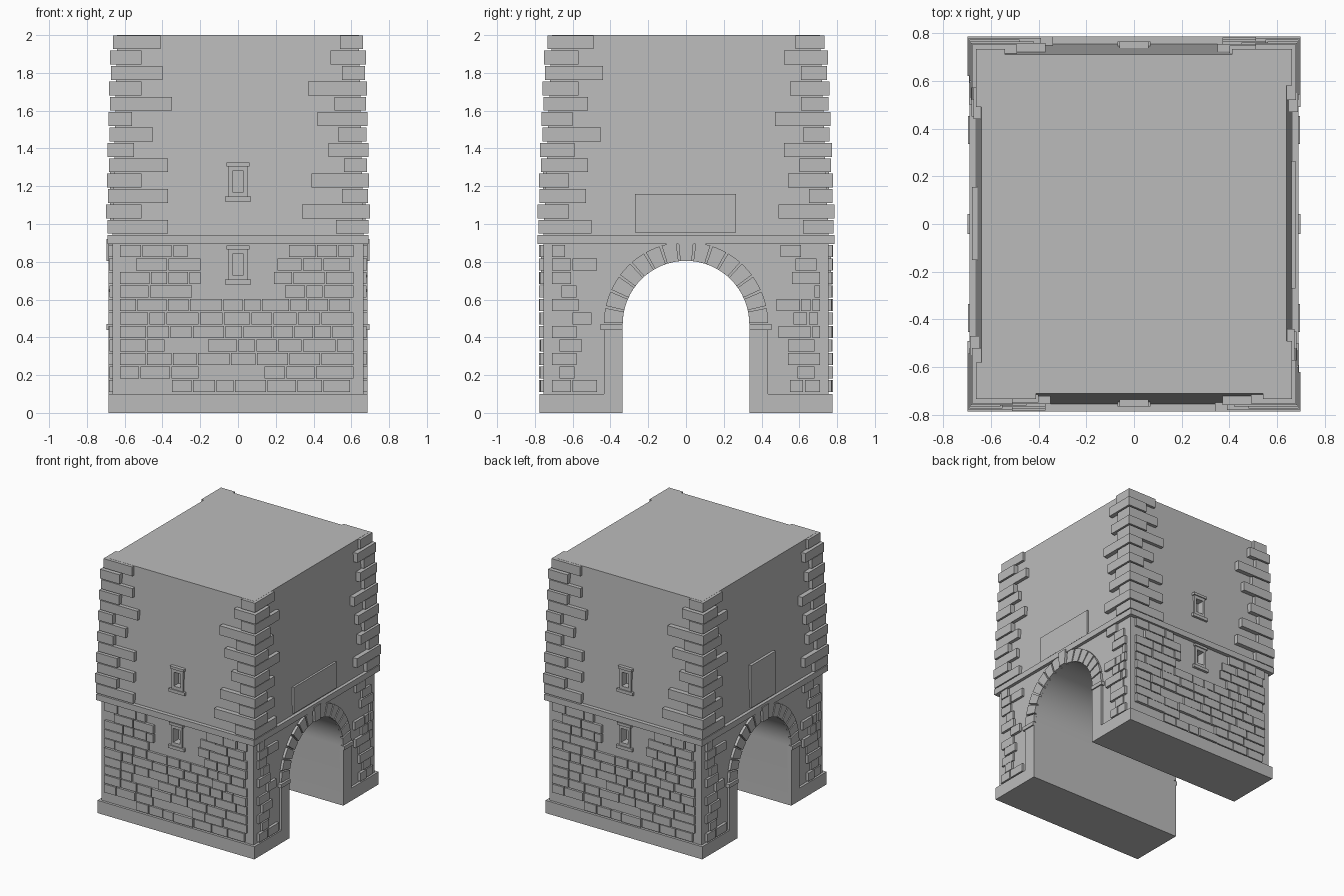
import bpy, bmesh, math, random
from mathutils import Matrix, Vector

random.seed(4)
if "Cube" in bpy.data.objects:
    bpy.data.objects.remove(bpy.data.objects["Cube"], do_unlink=True)

stone = bpy.data.materials.new("grey stone")
stone.use_nodes = True
GREY = (0.5, 0.5, 0.5, 1)
stone.diffuse_color = GREY
stone.node_tree.nodes["Principled BSDF"].inputs["Base Color"].default_value = GREY

# Main half sizes of the tower
WALL_X, WALL_Y = 0.665, 0.755
TOP_X, TOP_Y = 0.64, 0.71
PROUD_X = 0.685
BAND, TOP = 0.92, 2.0
RADIUS, SPRING = 0.335, 0.47


def box(bm, x0, x1, y0, y1, z0, z1):
    """Axis-aligned box between two corners."""
    size = Matrix.Diagonal((abs(x1 - x0), abs(y1 - y0), z1 - z0, 1))
    centre = Vector((x0 + x1, y0 + y1, z0 + z1)) / 2
    return bmesh.ops.create_cube(bm, size=1, matrix=Matrix.Translation(centre) @ size)["verts"]


def prism(bm, points, x0, x1):
    """Outline in y and z, extruded along x."""
    face = bm.faces.new([bm.verts.new((x0, y, z)) for y, z in points])
    out = bmesh.ops.extrude_face_region(bm, geom=[face])["geom"]
    moved = [v for v in out if isinstance(v, bmesh.types.BMVert)]
    bmesh.ops.translate(bm, verts=moved, vec=(x1 - x0, 0, 0))


def finish(bm, name, turned=False):
    """Make an object; a turned part is repeated half a turn around z."""
    if turned:
        copy = bmesh.ops.duplicate(bm, geom=bm.verts[:] + bm.edges[:] + bm.faces[:])["geom"]
        verts = [v for v in copy if isinstance(v, bmesh.types.BMVert)]
        bmesh.ops.rotate(bm, verts=verts, cent=(0, 0, 0), matrix=Matrix.Rotation(math.pi, 3, "Z"))
    bmesh.ops.recalc_face_normals(bm, faces=bm.faces[:])
    mesh = bpy.data.meshes.new(name)
    bm.to_mesh(mesh)
    bm.free()
    mesh.materials.append(stone)
    obj = bpy.data.objects.new(name, mesh)
    bpy.context.collection.objects.link(obj)
    return obj


def polar(radius, angle):
    return radius * math.cos(angle), SPRING + radius * math.sin(angle)


def taper(z):
    """Wall half sizes at a height."""
    t = max(0, (z - BAND) / (TOP - BAND))
    return WALL_X + (TOP_X - WALL_X) * t, WALL_Y + (TOP_Y - WALL_Y) * t


# Lower walls with the arched passage
bm = bmesh.new()
arch = [polar(RADIUS, math.pi * i / 32) for i in range(33)]
prism(bm, [(-WALL_Y, 0), (-WALL_Y, BAND), (WALL_Y, BAND), (WALL_Y, 0), (RADIUS, 0)]
      + arch + [(-RADIUS, 0)], -WALL_X, WALL_X)
lower_walls = finish(bm, "lower_walls")

# Tapering upper walls
bm = bmesh.new()
for v in box(bm, -WALL_X, WALL_X, -WALL_Y, WALL_Y, BAND, TOP):
    if v.co.z > 1:
        v.co.x *= TOP_X / WALL_X
        v.co.y *= TOP_Y / WALL_Y
upper_walls = finish(bm, "upper_walls")

# Window recesses
WINDOWS = {lower_walls: (0.68, 0.775), upper_walls: (1.12, 0.765)}
for wall, (sill, _) in WINDOWS.items():
    bm = bmesh.new()
    box(bm, -0.03, 0.03, -0.9, -0.7, sill + 0.05, sill + 0.16)
    cutter = finish(bm, "window_cutter", True)
    cutter.hide_render = True
    cut = wall.modifiers.new("recess", "BOOLEAN")
    cut.object, cut.operation, cut.solver = cutter, "DIFFERENCE", "EXACT"
    bpy.context.view_layer.objects.active = wall
    bpy.ops.object.modifier_apply(modifier=cut.name)
    bpy.data.objects.remove(cutter, do_unlink=True)
for wall in WINDOWS:
    wall.data.shade_smooth()
    wall.data.set_sharp_from_angle(angle=math.radians(30))

# Window frames: sill, lintel, jambs and inner lining
bm = bmesh.new()
for sill, out in WINDOWS.values():
    box(bm, -0.07, 0.07, -out, -0.72, sill, sill + 0.025)
    box(bm, -0.06, 0.06, -out, -0.72, sill + 0.185, sill + 0.205)
    for side in (-1, 1):
        box(bm, side * 0.03, side * 0.05, 0.008 - out, -0.72, sill + 0.025, sill + 0.185)
    for low, high in ((0.025, 0.05), (0.16, 0.185)):
        box(bm, -0.03, 0.03, 0.008 - out, -0.72, sill + low, sill + high)
finish(bm, "window_frames", True)

# Plinth on each side of the passage
bm = bmesh.new()
box(bm, -PROUD_X, PROUD_X, -0.775, -RADIUS, 0, 0.1)
finish(bm, "plinth", True)

# String course
bm = bmesh.new()
box(bm, -0.69, 0.69, -0.785, 0.785, 0.895, 0.942)
finish(bm, "string_course")

# Passage jambs and imposts
bm = bmesh.new()
for side in (-1, 1):
    box(bm, 0.65, PROUD_X, side * RADIUS, side * 0.435, 0, 0.44)
    box(bm, 0.65, 0.695, side * RADIUS, side * 0.452, 0.44, SPRING)
finish(bm, "passage_jambs", True)

# Arch stones with narrow joints
bm = bmesh.new()
COUNT = 15
step = math.pi / COUNT
for i in range(COUNT):
    key = i == COUNT // 2
    a, b = i * step + 0.014, (i + 1) * step - 0.014
    outer = 0.452 if key else 0.435
    turns = [a + (b - a) * k / 3 for k in range(4)]
    outline = [polar(RADIUS, t) for t in turns] + [polar(outer, t) for t in reversed(turns)]
    prism(bm, outline, 0.65, 0.697 if key else PROUD_X)
finish(bm, "arch_stones", True)

# Plaques above the two arches
bm = bmesh.new()
box(bm, 0.6, 0.676, -0.27, 0.265, 0.955, 1.16)
finish(bm, "wide_plaque")
bm = bmesh.new()
box(bm, -0.678, -0.6, -0.15, 0.155, 0.955, 1.29)
finish(bm, "tall_plaque")

# Corner stones: inner ends in hundredths, top course first
QUOINS = {
    1: ("54 49 55 37 51 42 53 48 56 39 55 34 52", "49 57 44 57 52 60 45 59 52 62 53 62 50"),
    -1: ("41 51 40 51 35 56 45 55 37 51 37 51 37", "58 52 61 55 61 47 62 52 60 54 65 49 62"),
}
bm = bmesh.new()
pitch = (TOP - 0.942) / 13
for side, (ends_x, ends_y) in QUOINS.items():
    for i, (ex, ey) in enumerate(zip(ends_x.split(), ends_y.split())):
        z1 = TOP - i * pitch
        wx, wy = taper(z1 - pitch)
        proud = 0.02 if i == 0 else 0.027 + 0.008 * (i % 2)
        box(bm, side * int(ex) / 100, side * (wx + proud),
            -int(ey) / 100, -(wy + proud), z1 - pitch + 0.007, z1 - 0.001)
finish(bm, "corner_stones", True)

ROW = 0.0715


def row_heights(row):
    return 0.11 + row * ROW, 0.175 + row * ROW


# Facing bricks on the front and back, lowest row first
FRONT_RUNS = [
    [(-0.35, 0.6)], [(-0.625, -0.2), (0.14, 0.62)], [(-0.625, 0.62)],
    [(-0.625, -0.38), (-0.16, 0.62)], [(-0.625, 0.62)], [(-0.625, 0.62)],
    [(-0.625, 0.6)], [(-0.625, -0.235), (0.25, 0.62)], [(-0.625, -0.19), (0.19, 0.62)],
    [(-0.54, -0.19), (0.21, 0.6)], [(-0.625, -0.26), (0.27, 0.62)],
]
bm = bmesh.new()
for row, runs in enumerate(FRONT_RUNS):
    z0, z1 = row_heights(row)
    for x, end in runs:
        while x < end - 0.03:
            x1 = x + random.uniform(0.09, 0.18)
            if end - x1 < 0.06:
                x1 = end
            box(bm, x, x1 - 0.008, -WALL_Y - random.uniform(0.014, 0.024), -0.74, z0, z1)
            x = x1
finish(bm, "front_bricks", True)

# Facing bricks beside the arches: ends in hundredths, lowest row first
SIDE_RUNS = {
    -1: "47-60 61-71 59-67 58-71 55-67 58-71 50-60 57-71 58-66 61-71 47-60 61-71 64-71",
    1: "55-62 63-71 59-68 54-71 54-68 49-66 67-71 57-64 65-70 48-60 61-66 67-71 68-71 56-71 58-69 50-61",
}
bm = bmesh.new()
for side, text in SIDE_RUNS.items():
    row, last = -1, 0
    for pair in text.split():
        y0, y1 = (int(n) / 100 for n in pair.split("-"))
        # A brick one joint after the previous one shares its row
        if abs(y0 - last - 0.01) > 0.001:
            row += 1
        last = y1
        z0, z1 = row_heights(row)
        box(bm, 0.65, WALL_X + random.uniform(0.014, 0.022), side * y0, side * y1, z0, z1)
finish(bm, "side_bricks", True)
